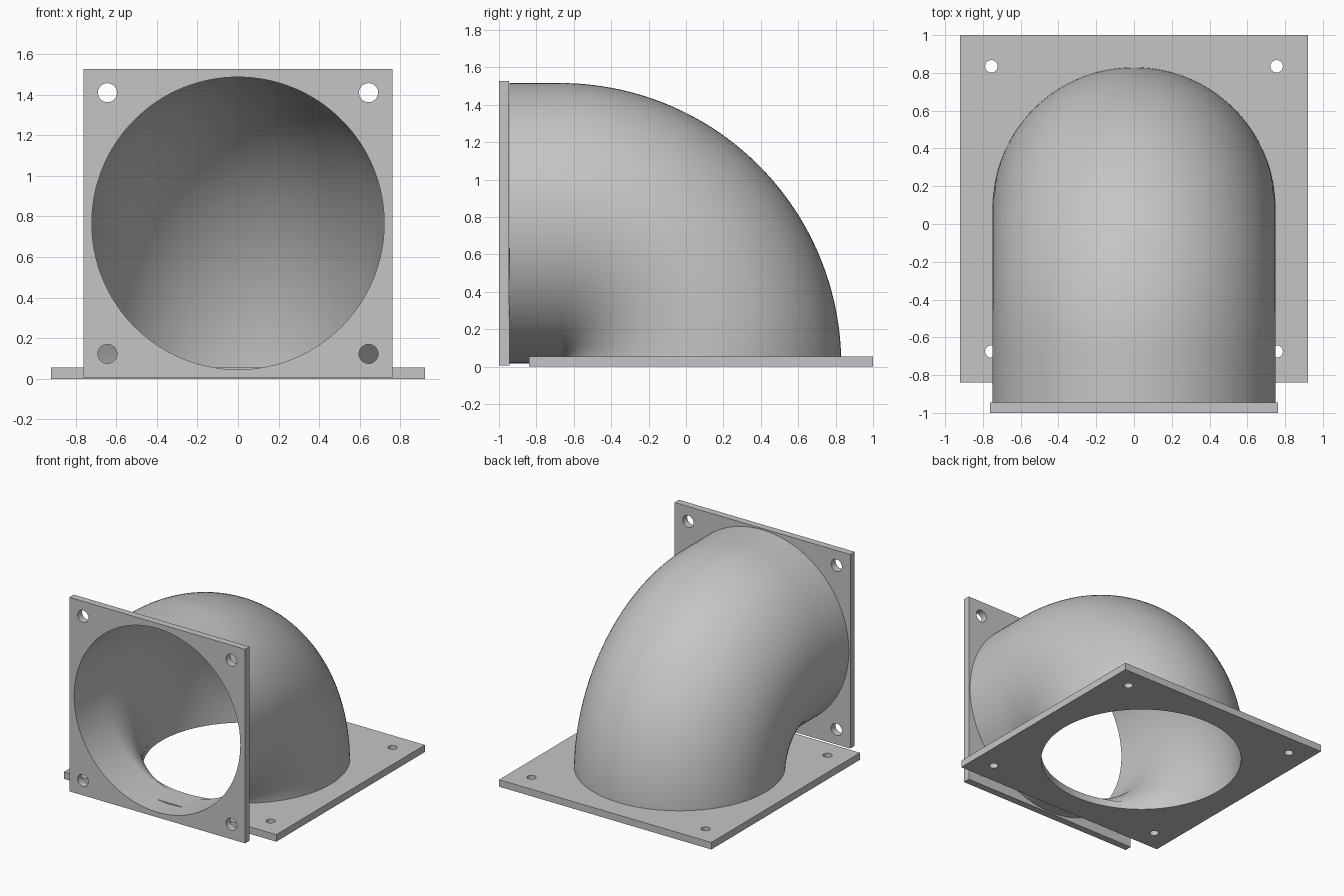
import bpy, bmesh
from math import sin, cos, pi
from mathutils import Vector

cube = bpy.data.objects.get("Cube")
if cube:
    bpy.data.objects.remove(cube, do_unlink=True)

grey = bpy.data.materials.new("light grey plastic")
grey.use_nodes = True
COLOUR = (0.56, 0.56, 0.56, 1)
grey.diffuse_color = COLOUR
grey.node_tree.nodes["Principled BSDF"].inputs["Base Color"].default_value = COLOUR

SIDES = 128
OUTER, INNER = 0.75, 0.72            # pipe radii
BEND = 0.754                         # radius of the bend's centre line
PIVOT = Vector((0, -0.674, 0.012))   # axis the pipe bends around


def finish(obj, angle):
    obj.data.materials.clear()
    obj.data.materials.append(grey)
    bpy.ops.object.select_all(action='DESELECT')
    obj.select_set(True)
    bpy.context.view_layer.objects.active = obj
    bpy.ops.object.shade_smooth_by_angle(angle=angle)


def circle(x, y, r, n):
    return [(x + r * cos(2 * pi * i / n), y + r * sin(2 * pi * i / n)) for i in range(n)]


def flange(name, half_x, half_y, thick, bolt, bolt_r, location, tilt):
    """Square plate with a round opening and four bolt holes."""
    curve = bpy.data.curves.new(name, 'CURVE')
    curve.dimensions = '2D'
    curve.fill_mode = 'BOTH'
    curve.extrude = thick / 2
    corners = [(-1, -1), (1, -1), (1, 1), (-1, 1)]
    loops = [[(sx * half_x, sy * half_y) for sx, sy in corners], circle(0, 0, INNER, SIDES)]
    loops += [circle(sx * bolt, sy * bolt, bolt_r, 32) for sx, sy in corners]
    for pts in loops:
        spline = curve.splines.new('POLY')
        spline.points.add(len(pts) - 1)
        for p, (x, y) in zip(spline.points, pts):
            p.co = (x, y, 0, 1)
        spline.use_cyclic_u = True
    obj = bpy.data.objects.new(name, curve)
    bpy.context.collection.objects.link(obj)
    obj.location = location
    obj.rotation_euler.x = tilt
    bpy.ops.object.select_all(action='DESELECT')
    obj.select_set(True)
    bpy.context.view_layer.objects.active = obj
    bpy.ops.object.convert(target='MESH')
    obj = bpy.context.view_layer.objects.active
    # Weld the faces to the rims
    bm = bmesh.new()
    bm.from_mesh(obj.data)
    bmesh.ops.remove_doubles(bm, verts=bm.verts, dist=0.0001)
    bmesh.ops.recalc_face_normals(bm, faces=bm.faces)
    bm.to_mesh(obj.data)
    bm.free()
    finish(obj, 0.5)


def elbow_pipe():
    """Straight inlet followed by a quarter bend, with wall thickness."""
    steps = 64
    stations = [(0, -0.945 - PIVOT.y)] + [(pi / 2 * i / steps, 0) for i in range(steps + 1)]
    sections = [(s, OUTER) for s in stations] + [(s, INNER) for s in reversed(stations)]
    bm = bmesh.new()
    rings = []
    for (a, shift), r in sections:
        normal = Vector((0, sin(a), cos(a)))
        centre = PIVOT + normal * BEND + Vector((0, shift, 0))
        rings.append([bm.verts.new(centre + Vector((x, 0, 0)) + normal * y)
                      for x, y in circle(0, 0, r, SIDES)])
    for k, ring in enumerate(rings):
        nxt = rings[(k + 1) % len(rings)]
        for i in range(SIDES):
            j = (i + 1) % SIDES
            bm.faces.new((ring[i], ring[j], nxt[j], nxt[i]))
    bmesh.ops.recalc_face_normals(bm, faces=bm.faces)
    mesh = bpy.data.meshes.new("elbow_pipe")
    bm.to_mesh(mesh)
    bm.free()
    obj = bpy.data.objects.new("elbow_pipe", mesh)
    bpy.context.collection.objects.link(obj)
    finish(obj, 0.7)


elbow_pipe()
flange("front_flange", 0.762, 0.76, 0.055, 0.643, 0.047,
       (0, -0.9725, PIVOT.z + BEND), pi / 2)
flange("base_flange", 0.92, 0.92, 0.055, 0.755, 0.033,
       (0, PIVOT.y + BEND, 0.0275), 0)
